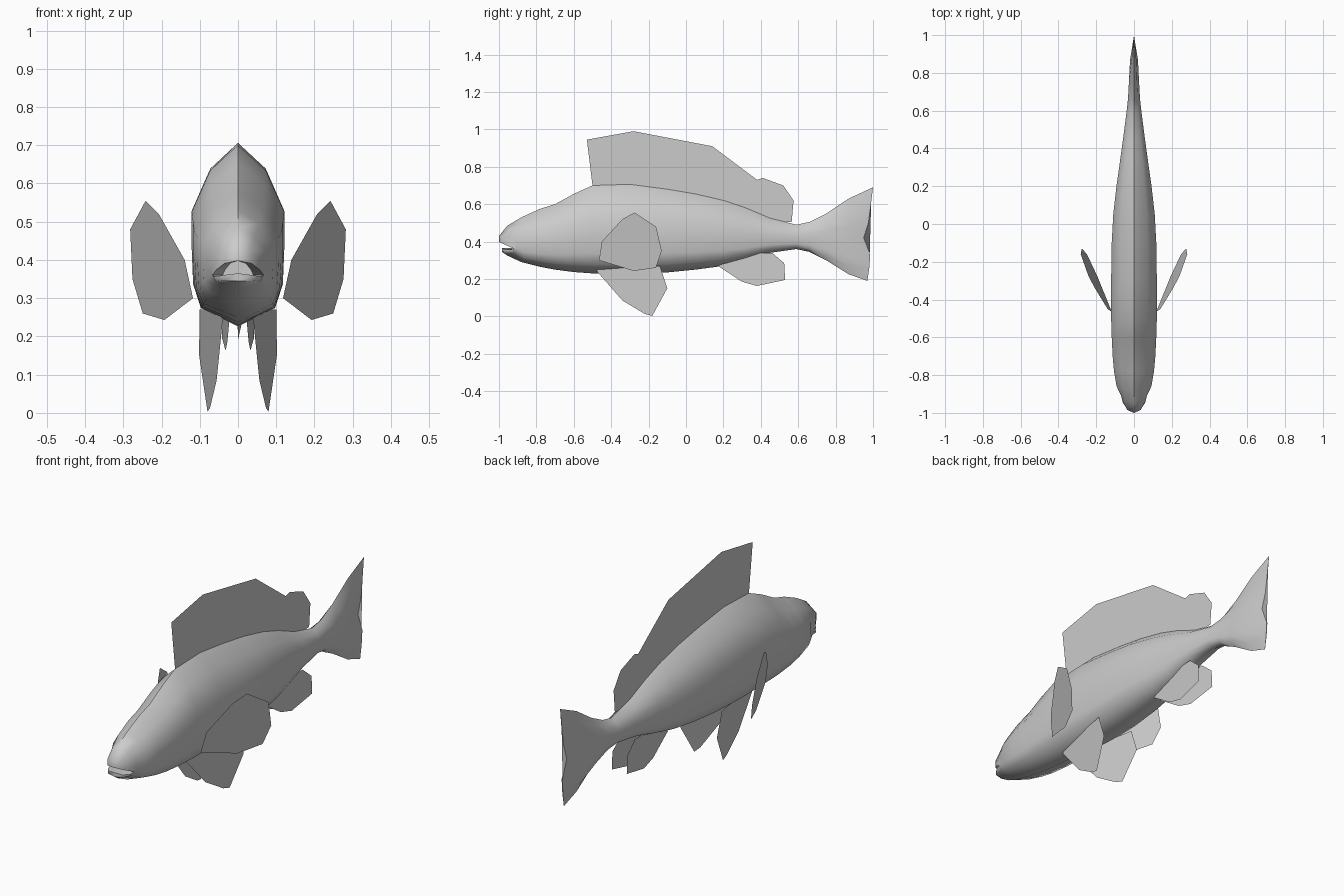
import bpy
import bmesh
import math

default_cube = bpy.data.objects.get("Cube")
if default_cube:
    bpy.data.objects.remove(default_cube, do_unlink=True)

grey = bpy.data.materials.new("plain_grey")
grey.use_nodes = True
colour = (0.6, 0.6, 0.6, 1)
grey.diffuse_color = colour
grey.node_tree.nodes["Principled BSDF"].inputs["Base Color"].default_value = colour


def finish(name, mesh_builder, smooth_angle=None):
    """Turn a bmesh into a named, coloured object."""
    mesh = bpy.data.meshes.new(name)
    mesh_builder.to_mesh(mesh)
    mesh_builder.free()
    mesh.materials.append(grey)
    obj = bpy.data.objects.new(name, mesh)
    bpy.context.collection.objects.link(obj)
    if smooth_angle:
        bpy.ops.object.select_all(action="DESELECT")
        obj.select_set(True)
        bpy.context.view_layer.objects.active = obj
        bpy.ops.object.shade_smooth_by_angle(angle=math.radians(smooth_angle))
    return obj


# Half cross-section of the body, from back ridge to belly keel: (width, height)
SECTION = [(0, 1), (.6, .86), (1, .63), (1, .42), (.97, .23), (.8, .1), (0, 0)]

# Body stations: y, belly height, back height, half width, backward bow of the sides
STATIONS = [
    (-.955, .325, .485, .07, .05), (-.88, .29, .53, .092, .02),
    (-.78, .265, .575, .106, 0), (-.7, .25, .6, .113, 0),
    (-.6, .237, .655, .118, 0), (-.5, .23, .7, .121, 0),
    (-.3, .226, .706, .121, 0), (-.1, .235, .68, .118, 0),
    (.05, .25, .655, .11, 0), (.2, .27, .62, .093, 0),
    (.32, .3, .58, .076, 0), (.45, .34, .525, .058, 0),
    (.59, .36, .49, .04, 0), (.66, .345, .505, .032, 0),
    (.75, .3, .55, .027, 0), (.87, .225, .63, .021, 0),
]


def full_ring(half):
    """Mirror a half ring that runs from the top centre to the bottom centre."""
    return half + [(-x, y, z) for x, y, z in reversed(half[1:-1])]


# Lips and mouth cavity
lip_outer = [(0, -1, .43), (.035, -.985, .425), (.058, -.945, .395), (.067, -.915, .362),
             (.06, -.945, .348), (.04, -.975, .345), (0, -.985, .345)]
lip_edge_heights = (.398, .391, .373, .36, .356, .36, .365)
lip_inner = [(x, y, z) for (x, y, _), z in zip(lip_outer, lip_edge_heights)]
cavity = [(x * .6, -.89, z) for x, _, z in lip_inner]
rings = [full_ring(half) for half in (cavity, lip_inner, lip_outer)]

# Trunk
for y, low, high, width, bow in STATIONS:
    rings.append(full_ring([(u * width, y + bow * u * u, low + v * (high - low))
                            for u, v in SECTION]))

# Thin forked trailing edge of the tail
tail_edge = [(1, .69), (.99, .61), (.975, .5), (.95, .42), (.985, .33), (.98, .26), (.97, .19)]
rings.append(full_ring([(u * .002, y, z) for (u, _), (y, z) in zip(SECTION, tail_edge)]))

bm = bmesh.new()
loops = [[bm.verts.new(point) for point in ring] for ring in rings]
for first, second in zip(loops, loops[1:]):
    count = len(first)
    for i in range(count):
        j = (i + 1) % count
        bm.faces.new((first[i], first[j], second[j], second[i]))
bm.faces.new(loops[0])
bm.faces.new(loops[-1])
bmesh.ops.recalc_face_normals(bm, faces=bm.faces)
finish("body", bm, smooth_angle=60)


def fin(name, outline, spread, side=1):
    """Flat sheet fin: side outline (y, z) placed across by the spread function."""
    sheet = bmesh.new()
    verts = [sheet.verts.new((side * spread(y, z), y, z)) for y, z in outline]
    sheet.faces.new(verts if side > 0 else verts[::-1])
    return finish(name, sheet)


# Back fin on the centre line
fin("dorsal_fin", [(-.48, .66), (-.5, .7), (-.53, .945), (-.28, .99), (.14, .91), (.38, .73),
                   (.41, .74), (.52, .7), (.575, .62), (.565, .505), (.44, .5), (.2, .58),
                   (-.1, .65)], lambda y, z: 0)

# Paired fins
pectoral = [(-.465, .3), (-.45, .4), (-.34, .52), (-.275, .555), (-.16, .48),
            (-.13, .35), (-.16, .26), (-.28, .243)]
pelvic = [(-.48, .245), (-.43, .27), (-.14, .27), (-.1, .15), (-.18, .003),
          (-.22, .013), (-.34, .085)]
anal = [(.17, .27), (.3, .185), (.38, .163), (.53, .195), (.525, .285), (.46, .34), (.35, .34)]

for label, side in (("left", 1), ("right", -1)):
    fin(label + "_pectoral_fin", pectoral,
        lambda y, z: .12 + .45 * (y + .46) + .15 * (z - .3), side)
    fin(label + "_pelvic_fin", pelvic,
        lambda y, z: .04 + .176 * (y + .48) + .053 * (z - .25), side)
    fin(label + "_anal_fin", anal,
        lambda y, z: .02 + .06 * (y - .17), side)
